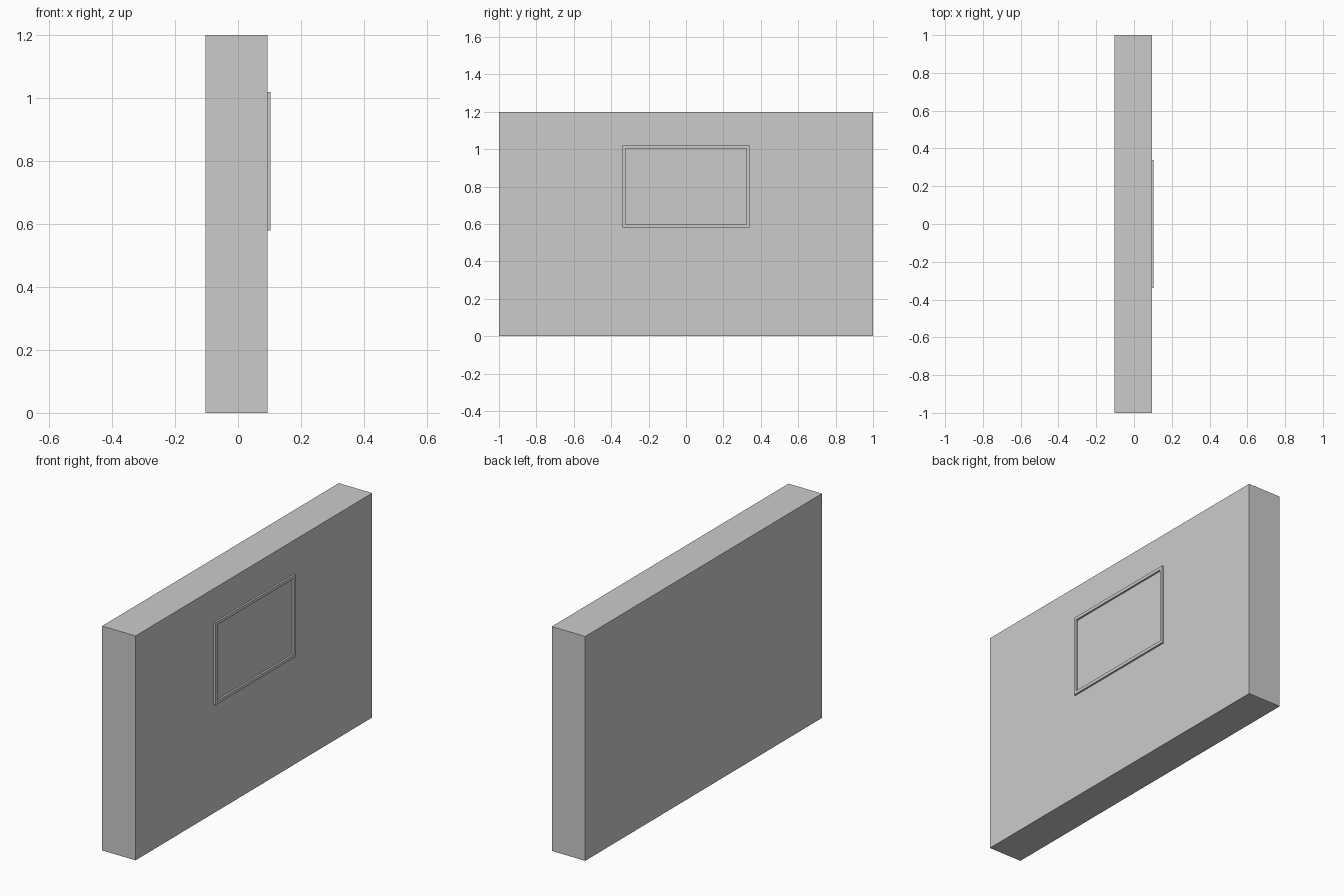
import bpy, bmesh

if "Cube" in bpy.data.objects:
    bpy.data.objects.remove(bpy.data.objects["Cube"])

X_FACE = 0.094    # display face of the wall
X_BACK = -0.104
X_RIM = 0.104     # front of the frame


def make_object(name, bm):
    bmesh.ops.recalc_face_normals(bm, faces=bm.faces)
    mesh = bpy.data.meshes.new(name)
    bm.to_mesh(mesh)
    bm.free()
    obj = bpy.data.objects.new(name, mesh)
    bpy.context.collection.objects.link(obj)
    return obj


def rect(bm, x, half_w, z0, z1):
    return [bm.verts.new((x, y, z)) for y, z in
            ((-half_w, z0), (half_w, z0), (half_w, z1), (-half_w, z1))]


def bridge(bm, a, b):
    for i in range(4):
        j = (i + 1) % 4
        bm.faces.new((a[i], a[j], b[j], b[i]))


# Wall slab
bm = bmesh.new()
back = rect(bm, X_BACK, 1.0, 0.0, 1.2)
front = rect(bm, X_FACE, 1.0, 0.0, 1.2)
bridge(bm, back, front)
bm.faces.new(back)
bm.faces.new(front)
make_object("wall", bm)

# Thin rectangular frame: four loops joined into a closed ring
bm = bmesh.new()
loops = [rect(bm, X_FACE, 0.34, 0.58, 1.02),
         rect(bm, X_RIM, 0.34, 0.58, 1.02),
         rect(bm, X_RIM, 0.323, 0.597, 1.003),
         rect(bm, X_FACE, 0.323, 0.597, 1.003)]
for i in range(4):
    bridge(bm, loops[i], loops[(i + 1) % 4])
make_object("frame", bm)
